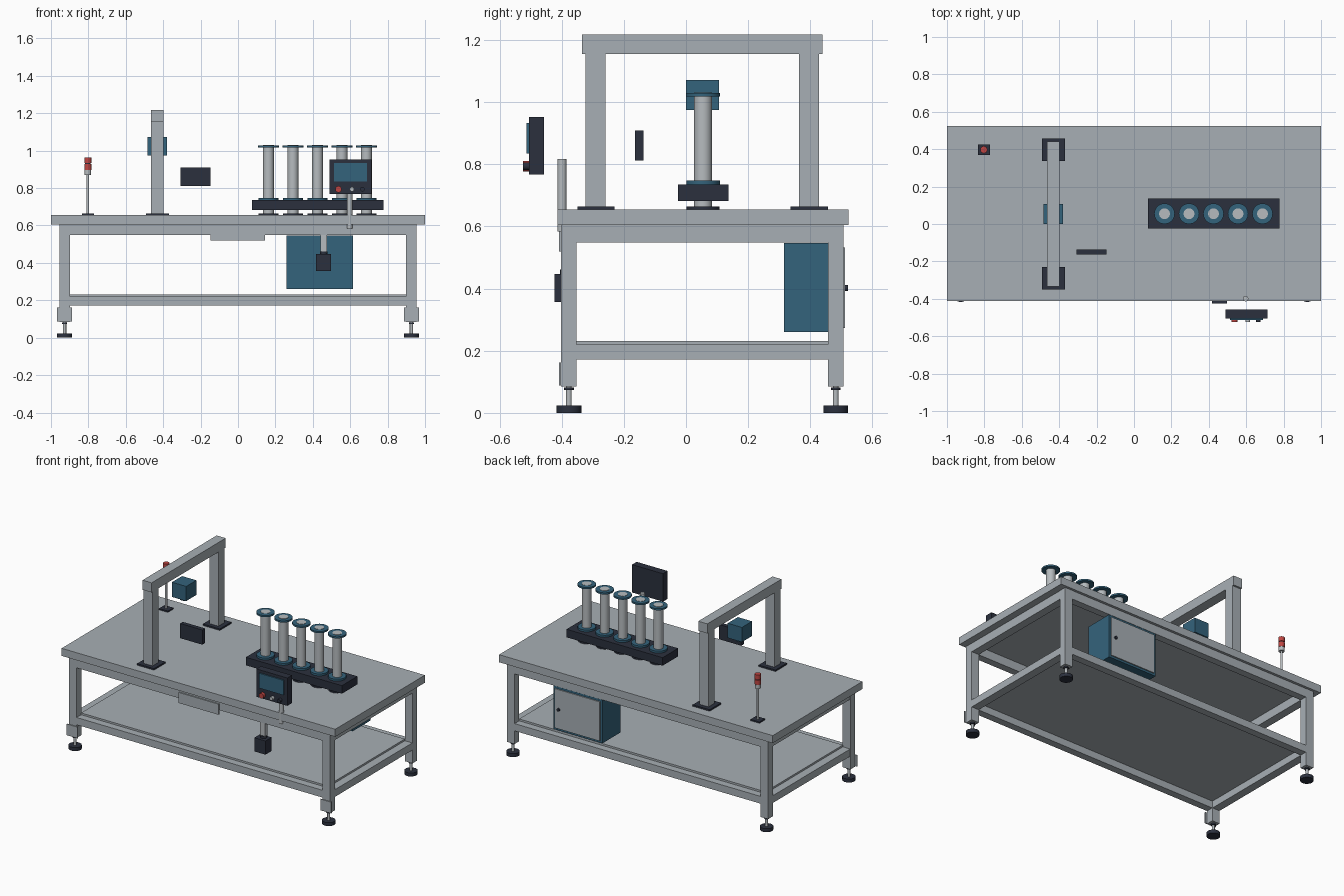
import bpy, bmesh, math
from mathutils import Matrix

if "Cube" in bpy.data.objects:
    bpy.data.objects.remove(bpy.data.objects["Cube"])


def material(name, rgb):
    m = bpy.data.materials.new(name)
    m.diffuse_color = (*rgb, 1)
    m.use_nodes = True
    m.node_tree.nodes["Principled BSDF"].inputs["Base Color"].default_value = m.diffuse_color
    return m


GREY = material("frame grey", (0.39, 0.43, 0.46))
STEEL = material("light steel", (0.47, 0.50, 0.52))
TEAL = material("teal", (0.034, 0.125, 0.20))
DARK = material("dark slate", (0.024, 0.030, 0.048))
RED = material("red", (0.52, 0.06, 0.055))


def finish(name, bm, mat):
    mesh = bpy.data.meshes.new(name)
    bm.to_mesh(mesh)
    bm.free()
    mesh.materials.append(mat)
    ob = bpy.data.objects.new(name, mesh)
    bpy.context.collection.objects.link(ob)
    return ob


def box(name, x, y, z, mat):
    """Box from (min, max) ranges."""
    bm = bmesh.new()
    size = Matrix.Diagonal((x[1] - x[0], y[1] - y[0], z[1] - z[0], 1))
    centre = Matrix.Translation((sum(x) / 2, sum(y) / 2, sum(z) / 2))
    bmesh.ops.create_cube(bm, size=1, matrix=centre @ size)
    return finish(name, bm, mat)


def cyl(name, x, y, z, r, mat, axis="Z", seg=32):
    """Cylinder along z (z is a range) or along y (y is a range)."""
    span = z if axis == "Z" else y
    c = (x, y, sum(z) / 2) if axis == "Z" else (x, sum(y) / 2, z)
    m = Matrix.Translation(c)
    if axis == "Y":
        m = m @ Matrix.Rotation(math.pi / 2, 4, "X")
    bm = bmesh.new()
    bmesh.ops.create_cone(bm, cap_ends=True, segments=seg, radius1=r, radius2=r,
                          depth=span[1] - span[0], matrix=m)
    for f in bm.faces:
        f.smooth = len(f.verts) == 4
    for e in bm.edges:
        e.smooth = all(f.smooth for f in e.link_faces)
    return finish(name, bm, mat)


# Table top and lower shelf
box("table_top", (-1, 1), (-0.413, 0.523), (0.605, 0.655), GREY)
box("lower_shelf", (-0.90, 0.90), (-0.353, 0.457), (0.218, 0.232), GREY)

# Legs with levelling feet
LX, FY, BY = 0.927, -0.377, 0.482
for sx in (-1, 1):
    for y in (FY, BY):
        x = sx * LX
        box("leg", (x - 0.028, x + 0.028), (y - 0.025, y + 0.025), (0.085, 0.605), GREY)
        cyl("foot_stem", x, y, (0.02, 0.085), 0.009, STEEL, seg=16)
        cyl("foot_nut", x, y, (0.073, 0.082), 0.016, DARK, seg=6)
        cyl("foot_pad", x, y, (0, 0.023), 0.040, DARK)
    # Bracket plate on each front leg
    box("leg_bracket", (sx * LX - 0.04, sx * LX + 0.04), (-0.408, -0.402), (0.088, 0.162), GREY)

# Upper and lower rails
for label, z in (("upper", (0.548, 0.605)), ("lower", (0.172, 0.22))):
    for y in (FY, BY):
        box(label + "_long_rail", (-0.90, 0.90), (y - 0.024, y + 0.024), z, GREY)
    for x in (-LX, LX):
        box(label + "_side_rail", (x - 0.027, x + 0.027), (-0.353, 0.457), z, GREY)

# Gantry arch with base plates
GX = -0.431
for y in (-0.291, 0.396):
    box("gantry_post", (GX - 0.033, GX + 0.033), (y - 0.032, y + 0.032), (0.66, 1.156), GREY)
    box("gantry_base", (GX - 0.062, GX + 0.062), (y - 0.059, y + 0.061), (0.655, 0.665), DARK)
box("gantry_beam", (GX - 0.033, GX + 0.033), (-0.334, 0.44), (1.155, 1.218), GREY)

# Sensor head inside the arch
box("sensor_head", (GX - 0.052, GX + 0.052), (0.0, 0.106), (0.975, 1.072), TEAL)
cyl("sensor_lens", GX, 0.053, (0.955, 0.975), 0.026, TEAL)

# Small dark panel
box("reader_panel", (-0.308, -0.146), (-0.164, -0.136), (0.812, 0.909), DARK)

# Signal tower
box("signal_base", (-0.835, -0.770), (0.368, 0.426), (0.655, 0.664), DARK)
cyl("signal_pole", -0.803, 0.397, (0.66, 0.875), 0.007, STEEL, seg=16)
cyl("signal_collar", -0.803, 0.397, (0.870, 0.896), 0.018, STEEL)
cyl("signal_core", -0.803, 0.397, (0.896, 0.935), 0.015, DARK)
for z in (0.898, 0.933):
    cyl("signal_lamp", -0.803, 0.397, (z, z + 0.030), 0.019, RED)

# Row of flanged columns on a dark manifold
box("manifold_block", (0.075, 0.777), (-0.025, 0.137), (0.682, 0.735), DARK)
for i in range(5):
    x, y = 0.163 + 0.131 * i, 0.055
    cyl("column", x, y, (0.655, 1.031), 0.029, STEEL)
    cyl("column_base_flange", x, y, (0.655, 0.664), 0.053, DARK)
    cyl("column_lower_flange", x, y, (0.735, 0.748), 0.054, TEAL)
    cyl("column_top_flange", x, y, (1.018, 1.029), 0.055, TEAL)

# Operator panel with screen, buttons and pole
box("operator_panel", (0.488, 0.714), (-0.505, -0.457), (0.768, 0.952), DARK)
box("operator_screen", (0.512, 0.690), (-0.513, -0.505), (0.835, 0.933), TEAL)
for x, r, mat in ((0.537, 0.017, RED), (0.609, 0.012, STEEL), (0.665, 0.012, DARK)):
    cyl("panel_button", x, (-0.525, -0.504), 0.794, r, mat, axis="Y", seg=20)
cyl("operator_pole", 0.597, -0.399, (0.584, 0.818), 0.0145, STEEL, seg=24)

# Front name plate, blank
box("front_plate", (-0.148, 0.144), (-0.409, -0.401), (0.520, 0.590), GREY)

# Hanging pedal box
box("hanger_rod", (0.440, 0.476), (-0.398, -0.372), (0.455, 0.55), STEEL)
box("hanger_box", (0.416, 0.498), (-0.424, -0.360), (0.357, 0.447), DARK)
cyl("hanger_cap", 0.458, -0.386, (0.445, 0.462), 0.020, DARK, seg=20)

# Control cabinet under the back rail
box("cabinet", (0.258, 0.616), (0.315, 0.505), (0.260, 0.547), TEAL)
box("cabinet_door", (0.272, 0.602), (0.505, 0.512), (0.274, 0.533), GREY)
cyl("door_handle", 0.572, (0.511, 0.521), 0.402, 0.010, DARK, axis="Y", seg=16)
